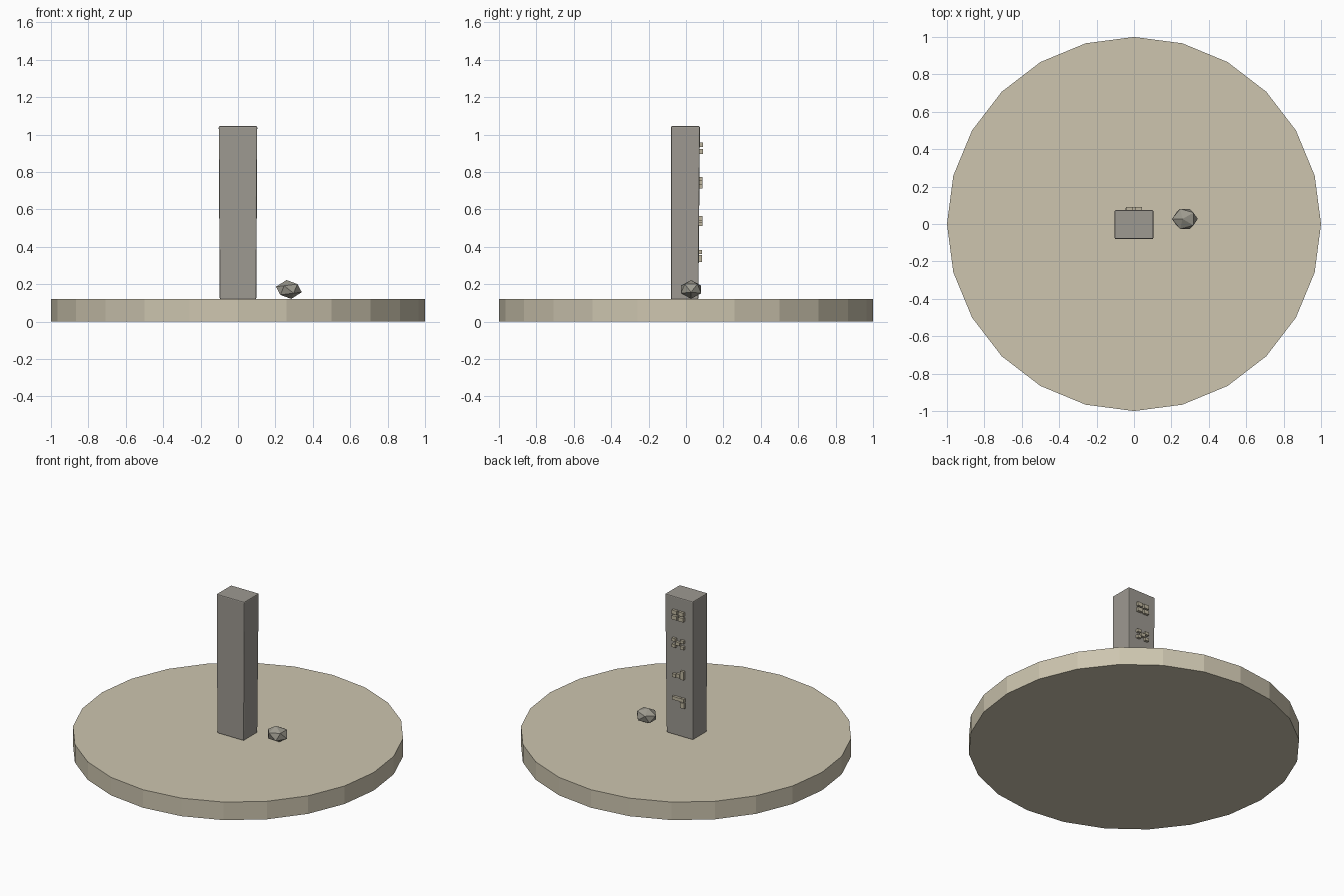
import bpy, bmesh, math
from mathutils import Matrix

cube = bpy.data.objects.get("Cube")
if cube:
    bpy.data.objects.remove(cube, do_unlink=True)


def material(name, rgb):
    m = bpy.data.materials.new(name)
    m.use_nodes = True
    m.diffuse_color = (*rgb, 1)
    bsdf = m.node_tree.nodes["Principled BSDF"]
    bsdf.inputs["Base Color"].default_value = (*rgb, 1)
    bsdf.inputs["Roughness"].default_value = 0.9
    return m


SAND = material("sand", (0.61, 0.56, 0.43))
STONE = material("grey stone", (0.34, 0.32, 0.285))
ROCK = material("rock", (0.34, 0.325, 0.275))
CARVING = material("pale carving", (0.52, 0.47, 0.35))


def add_object(name, bm, mat):
    mesh = bpy.data.meshes.new(name)
    bmesh.ops.recalc_face_normals(bm, faces=bm.faces)
    bm.to_mesh(mesh)
    bm.free()
    mesh.materials.append(mat)
    obj = bpy.data.objects.new(name, mesh)
    bpy.context.collection.objects.link(obj)
    return obj


def add_box(bm, centre, size):
    bmesh.ops.create_cube(bm, size=1, matrix=Matrix.Translation(centre) @ Matrix.Diagonal((*size, 1)))


GROUND = 0.12

# Round faceted ground
bm = bmesh.new()
bmesh.ops.create_cone(bm, cap_ends=True, segments=24, radius1=1, radius2=1, depth=GROUND,
                      matrix=Matrix.Translation((0, 0, GROUND / 2)))
add_object("ground_disc", bm, SAND)

# Standing stone, a little wider at the top, with softened edges
bm = bmesh.new()
add_box(bm, (0, -0.003, 0.5825), (0.206, 0.155, 0.925))
for v in bm.verts:
    if v.co.z < 0.5:
        v.co.x *= 0.95
        if v.co.y > 0:
            v.co.y -= 0.008
pillar = add_object("stone_pillar", bm, STONE)
bevel = pillar.modifiers.new("soft_edges", "BEVEL")
bevel.width = 0.006
bevel.segments = 2

# Raised block carvings on the back: (x, z, width, height) inside each sign
SIGNS = {
    0.928: [(x, z, 0.037, 0.026) for x in (-0.024, 0.024) for z in (-0.018, 0.018)],
    0.742: [(x, z, 0.026, 0.02) for x in (-0.03, 0.03) for z in (-0.02, 0.02)]
           + [(0, 0, 0.03, 0.022)],
    0.538: [(0.03, -0.015, 0.024, 0.022), (0, -0.01, 0.026, 0.026), (-0.03, 0, 0.024, 0.056)],
    0.352: [(0.012, 0.02, 0.06, 0.022), (-0.032, 0.02, 0.022, 0.022), (-0.03, -0.014, 0.03, 0.036)],
}
for number, (height, blocks) in enumerate(SIGNS.items(), 1):
    bm = bmesh.new()
    face_y = 0.067 + 0.008 * (height - GROUND)
    for x, z, width, tall in blocks:
        add_box(bm, (x, face_y + 0.005, height + z), (width, 0.024, tall))
    add_object(f"carving_{number}", bm, CARVING)

# Small loose rock beside the pillar
bm = bmesh.new()
bmesh.ops.create_icosphere(
    bm, subdivisions=1, radius=1,
    matrix=Matrix.Translation((0.272, 0.027, 0.172)) @ Matrix.Diagonal((0.072, 0.064, 0.051, 1))
    @ Matrix.Rotation(math.radians(-10), 4, "Y") @ Matrix.Rotation(math.pi, 4, "Z"))
add_object("small_rock", bm, ROCK)
